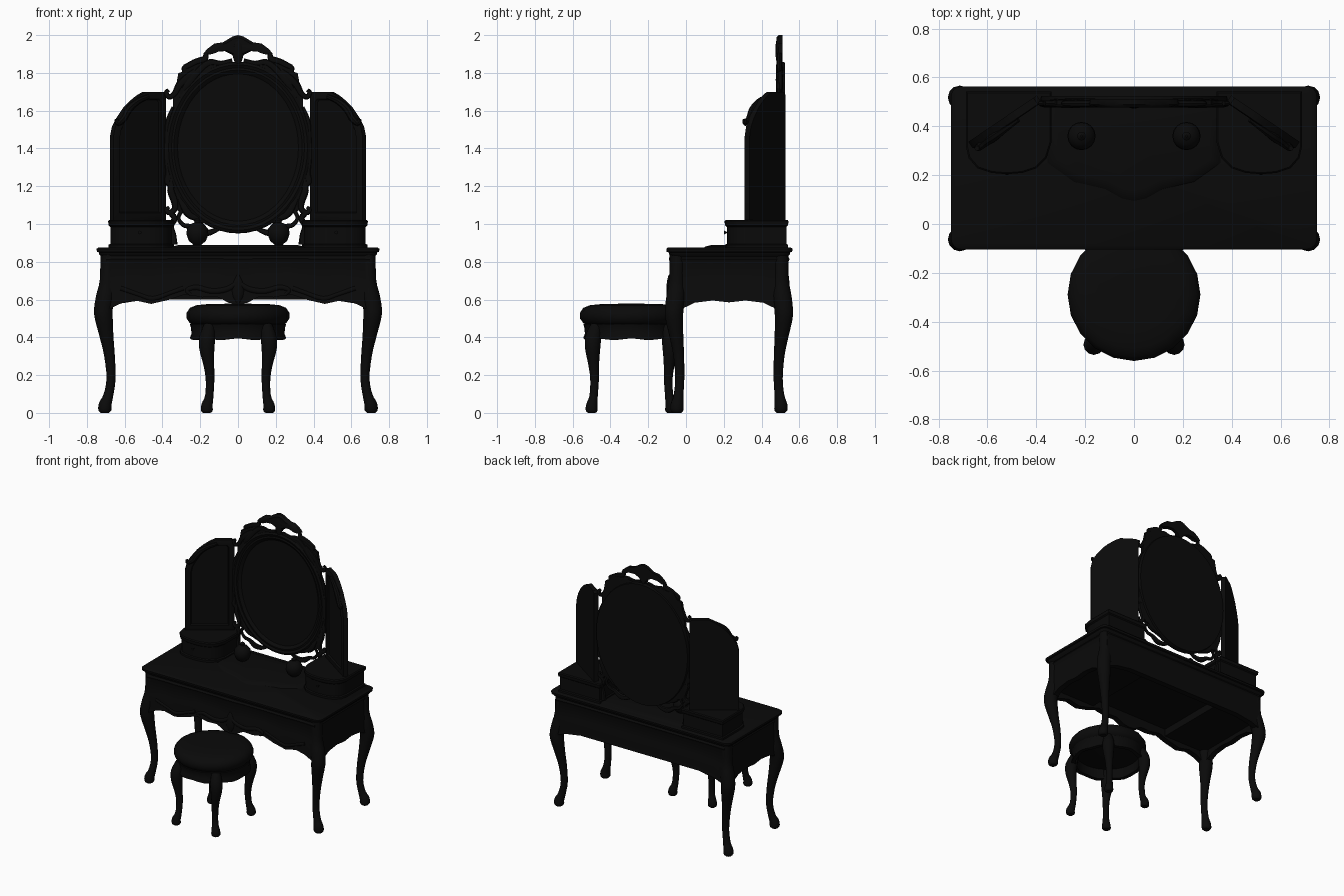
import bpy, bmesh, math
from mathutils import Vector as V

dark = bpy.data.materials.new("dark_finish")
dark.diffuse_color = (0.003, 0.003, 0.003, 1)
TY = 0.2275          # table centre in y
SY = -0.289          # stool centre in y


def finish(name, bm, mirror="", centre_y=0.0):
    bmesh.ops.recalc_face_normals(bm, faces=bm.faces)
    bmesh.ops.translate(bm, verts=bm.verts, vec=(0, -centre_y, 0))
    me = bpy.data.meshes.new(name)
    bm.to_mesh(me)
    bm.free()
    me.shade_smooth()
    me.set_sharp_from_angle(angle=math.radians(40))
    me.materials.append(dark)
    ob = bpy.data.objects.new(name, me)
    ob.location.y = centre_y
    bpy.context.collection.objects.link(ob)
    if mirror:
        m = ob.modifiers.new("mirror", "MIRROR")
        m.use_axis = ("x" in mirror, "y" in mirror, False)
        m.merge_threshold = 1e-5
    return ob


def loft(name, rings, mirror="", centre_y=0.0, cap=True, closed=False):
    bm = bmesh.new()
    vs = [[bm.verts.new(p) for p in r] for r in rings]
    n = len(vs[0])
    pairs = list(zip(vs, vs[1:])) + ([(vs[-1], vs[0])] if closed else [])
    for a, b in pairs:
        for i in range(n):
            j = (i + 1) % n
            bm.faces.new((a[i], a[j], b[j], b[i]))
    if cap and not closed:
        bm.faces.new(vs[0])
        bm.faces.new(vs[-1])
    return finish(name, bm, mirror, centre_y)


def spline(pts, steps):
    pts = [V(p) for p in pts]
    p = [2 * pts[0] - pts[1]] + pts + [2 * pts[-1] - pts[-2]]
    out = []
    for i in range(1, len(p) - 2):
        a, b, c, d = p[i - 1:i + 3]
        for s in range(steps):
            t = s / steps
            out.append(0.5 * (2 * b + (c - a) * t + (2 * a - 5 * b + 4 * c - d) * t * t
                              + (3 * b - a - 3 * c + d) * t ** 3))
    return out + [pts[-1]]


def sweep(name, pts, mirror="", centre_y=0.0, sides=10, steps=3, flat=1.0):
    """Tube along points (x, y, z, radius), optionally flattened in depth."""
    path = spline(pts, steps)
    rings = []
    for i, q in enumerate(path):
        t = (path[min(i + 1, len(path) - 1)] - path[max(i - 1, 0)]).to_3d().normalized()
        a = t.cross(V((0, 1, 0))).normalized()
        b = a.cross(t) * flat
        r = max(q[3], 0.002)
        rings.append([q.to_3d() + r * (a * math.cos(k * math.tau / sides) + b * math.sin(k * math.tau / sides))
                      for k in range(sides)])
    return loft(name, rings, mirror, centre_y)


def lathe(name, cx, cy, prof, sides, mirror=""):
    return loft(name, [[(cx + r * math.cos(k * math.tau / sides), cy + r * math.sin(k * math.tau / sides), z)
                        for k in range(sides)] for r, z in prof], mirror)


def slab(name, outline, levels, mirror=""):
    """Plan outline stacked at (z, outward growth)."""
    cx = (min(p[0] for p in outline) + max(p[0] for p in outline)) / 2
    cy = (min(p[1] for p in outline) + max(p[1] for p in outline)) / 2
    hx = max(p[0] for p in outline) - cx
    hy = max(p[1] for p in outline) - cy
    return loft(name, [[(cx + (x - cx) * (1 + g / hx), cy + (y - cy) * (1 + g / hy), z) for x, y in outline]
                       for z, g in levels], mirror)


def apron(name, p, q, top, bottom, mirror="", thick=0.03):
    """Wall from p to q with a shaped lower edge and gentle outward swell."""
    p, q = V(p), V(q)
    d = (q - p).normalized()
    n = V((d.y, -d.x))
    swell = [(0, 0), (.06, .008), (.12, 0), (.5, .004), (.6, .008), (.85, .008), (1, .012)]
    rings = []
    for t, zb in bottom:
        c = p.lerp(q, t)
        front = [(c.x + n.x * o, c.y + n.y * o, top + (zb - top) * v) for v, o in swell]
        inner = c - n * thick
        rings.append(front + [(inner.x, inner.y, zb), (inner.x, inner.y, top)])
    return loft(name, rings, mirror, TY)


def rect(hx, y0, y1, r):
    pts = []
    for sx, sy, a0 in ((1, 1, 0), (-1, 1, 90), (-1, -1, 180), (1, -1, 270)):
        for k in range(5):
            a = math.radians(a0 + k * 22.5)
            pts.append((sx * (hx - r) * 1 + r * math.cos(a), (y1 - r if sy > 0 else y0 + r) + r * math.sin(a)))
    return pts


# Table top, drawer floors and shaped aprons
slab("table_top", rect(.735, -.09, .55, .04),
     [(.825, -.015), (.84, 0), (.85, .002), (.853, .012), (.868, .014), (.875, .006)])
slab("drawer_floor", rect(.70, -.07, .525, .01), [(.68, 0), (.69, 0)])
slab("side_drawer_box", [(.70, .525), (.33, .525), (.33, -.07), (.70, -.07)], [(.625, 0), (.685, 0)], "x")
wave = [(0, .575), (.05, .583), (.11, .615), (.19, .612), (.28, .628), (.36, .60), (.46, .577), (.55, .597),
        (.62, .58), (.70, .54)]
apron("front_apron", (-.70, -.083), (.70, -.083), .83,
      [(.5 - x / 1.4, z) for x, z in wave[::-1]] + [(.5 + x / 1.4, z) for x, z in wave[1:]])
apron("back_apron", (.70, .54), (-.70, .54), .83,
      [(0, .55), (.06, .58), (.15, .6), (.5, .6), (.85, .6), (.94, .58), (1, .55)])
apron("side_apron", (.715, -.06), (.715, .515), .83,
      [(0, .54), (.1, .56), (.18, .583), (.35, .595), (.5, .585), (.65, .595), (.82, .583), (.9, .56), (1, .54)], "x")

# Cabriole table legs
sweep("table_leg", [(.705, .502, 0, .022), (.705, .502, .014, .034), (.703, .502, .045, .034), (.687, .495, .09, .026),
                    (.672, .488, .18, .024), (.680, .493, .3, .028), (.695, .505, .4, .036), (.710, .517, .5, .047),
                    (.713, .517, .55, .049), (.700, .508, .62, .05), (.690, .503, .7, .042), (.688, .502, .84, .04)],
      "xy", TY, sides=12)

# Apron carving
sweep("apron_scroll", [(.0, -.093, .69, .012), (.06, -.093, .655, .014), (.14, -.093, .645, .014),
                       (.22, -.093, .665, .013), (.27, -.093, .65, .011), (.25, -.093, .625, .008)], "x", flat=.6)
sweep("apron_shell", [(0, -.09, .73, .006), (0, -.092, .69, .025), (0, -.092, .63, .03), (0, -.092, .58, .008)], flat=.4)
sweep("apron_edge_carving", [(.62, -.092, .66, .012), (.52, -.092, .625, .01), (.45, -.092, .605, .012),
                             (.36, -.092, .635, .01), (.29, -.092, .66, .012)], "x", flat=.6)

# Side cabinets with bowed fronts and knobs
cab = [(.68, .535), (.345, .535), (.345, .34), (.365, .275), (.405, .235), (.46, .217), (.52, .212), (.58, .217),
       (.635, .235), (.67, .275), (.68, .32)]
slab("side_cabinet", cab, [(.865, .005), (.89, .005), (.895, -.004), (.985, -.004), (.992, .005), (1.015, .008),
                           (1.022, .002)], "x")
sweep("cabinet_knob", [(.52, .225, .955, .006), (.52, .211, .9551, .006), (.52, .204, .955, .01),
                       (.52, .201, .9551, .003)], "x", sides=8)
# Low serpentine platform between the cabinets
slab("centre_platform", [(.36, .53), (-.36, .53), (-.36, .25), (-.25, .17), (-.12, .14), (-.05, .10), (0, .09),
                         (.05, .10), (.12, .14), (.25, .17), (.36, .25)], [(.87, 0), (.88, -.01), (.89, -.05)])

# Oval mirror: glass, moulded frame and back in one loft
MZ = 1.405


def oval(o, y):
    return [((.33 + o) * math.cos(k * math.tau / 48), y, MZ + (.40 + o) * math.sin(k * math.tau / 48))
            for k in range(48)]


loft("oval_mirror", [oval(-.01, .497), oval(0, .488), oval(.01, .482), oval(.022, .485), oval(.038, .477),
                     oval(.052, .485), oval(.055, .505), oval(.05, .525)])


# Pierced border that backs the carving on the upper and lower quarters of the oval
def border(name, a0, a1, widths):
    rings = []
    for i, w in enumerate(widths):
        a = math.radians(a0 + (a1 - a0) * i / (len(widths) - 1))
        c, s = math.cos(a), math.sin(a)
        rings.append([((.36 + o) * c, y, MZ + (.43 + o) * s)
                      for o, y in ((0, .485), (.02 + w, .488), (.02 + w, .508), (0, .515))])
    return loft(name, rings, "x")


border("upper_border", 28, 76, [.01, .03, .035, .06, .085, .07, .085, .06, .045, .03, .01])
border("lower_border", -12, -62, [.01, .018, .03, .012, .022, .045, .05, .02, .025, .015, .005])

# Crest plate
half = [(.03, 1.992), (.08, 1.962), (.125, 1.955), (.165, 1.925), (.18, 1.905), (.16, 1.895), (.12, 1.912), (.07, 1.915),
        (.03, 1.895)]
crest = [(0, 2.0)] + half + [(0, 1.85)] + [(-x, z) for x, z in half[::-1]]
loft("crest", [[(x * s, y, 1.93 + (z - 1.93) * s) for x, z in crest]
               for y, s in ((.512, 1), (.49, 1), (.478, .8))])
sweep("crest_leaf", [(0, .485, 1.985, .008), (0, .483, 1.95, .022), (0, .485, 1.89, .028), (0, .487, 1.84, .01)], flat=.4)

# Scrollwork around the oval, mirrored left and right
Y = .494
scrolls = {
    "crest_arm": [(.17, 1.905, .012), (.175, 1.875, .017), (.22, 1.86, .017), (.26, 1.84, .016), (.285, 1.825, .014),
                  (.28, 1.80, .01)],
    "crest_brace": [(.03, 1.865, .012), (.09, 1.85, .014), (.15, 1.855, .018), (.2, 1.82, .02), (.26, 1.75, .022),
                    (.29, 1.71, .014)],
    "shoulder_scroll": [(.22, 1.82, .012), (.27, 1.775, .022), (.31, 1.735, .02), (.335, 1.69, .016),
                        (.365, 1.672, .014), (.38, 1.695, .013), (.367, 1.71, .01)],
    "side_carving": [(.345, 1.62, .006), (.37, 1.55, .012), (.379, 1.47, .01), (.38, 1.35, .012), (.372, 1.27, .012),
                     (.375, 1.225, .018), (.35, 1.20, .012)],
    "lower_scroll": [(.35, 1.24, .012), (.355, 1.18, .02), (.335, 1.12, .02), (.335, 1.08, .016), (.36, 1.06, .016),
                     (.38, 1.075, .012), (.365, 1.09, .008)],
    "lower_leaf": [(.31, 1.14, .014), (.28, 1.08, .022), (.25, 1.045, .02), (.21, 1.03, .016), (.18, 1.01, .01)],
    "foot_scroll": [(.36, 1.06, .014), (.335, 1.03, .016), (.355, .99, .016), (.345, .94, .018), (.34, .89, .02)],
    "inner_foot_scroll": [(.30, 1.07, .012), (.315, 1.03, .010), (.29, .995, .012), (.25, .985, .014), (.2, .955, .02),
                          (.15, .955, .016), (.1, .975, .01)],
}
for name, pts in scrolls.items():
    sweep(name, [(x, Y, z, r) for x, z, r in pts], "x", sides=8, flat=.85)

# Turned finials standing in front of the mirror
lathe("finial", .215, .36, [(.035, .87), (.035, .885), (.022, .892), (.045, .91), (.058, .945), (.055, .975),
                            (.035, 1.0), (.015, 1.008), (.018, 1.02), (.004, 1.032)], 16, "x")

# Angled side mirrors with recessed glass
wing = [(0, 1.02), (0, 1.685), (.05, 1.70), (.38, 1.70), (.5, 1.68), (.63, 1.65), (.75, 1.615), (.88, 1.56), (.96, 1.515),
        (1, 1.46), (1, 1.02)]


def wing_point(f, z, d):
    return (.378 + .28 * f + .57 * d, .497 - .19 * f + .82 * d, z)


def wing_ring(s, d):
    return [wing_point(.5 + (f - .5) * (1 - s * 2.6), 1.36 + (z - 1.36) * (1 - s * 1.3), d) for f, z in wing]


loft("side_mirror", [wing_ring(0, .036), wing_ring(0, .004), wing_ring(.02, 0), wing_ring(.085, 0),
                     wing_ring(.1, .01)], "x")
sweep("side_mirror_scroll", [(*wing_point(.35, 1.675, -.002), .012), (*wing_point(.55, 1.65, -.004), .016),
                             (*wing_point(.72, 1.61, -.006), .02), (*wing_point(.82, 1.56, -.006), .018),
                             (*wing_point(.93, 1.535, -.006), .016), (*wing_point(.96, 1.555, -.006), .01)], "x", sides=8)

# Stool: cushion, hollow rail and cabriole legs
lathe("stool_cushion", 0, SY, [(.235, .465), (.255, .475), (.272, .50), (.272, .53), (.255, .556), (.22, .57), (.15, .577),
                               (.05, .578)], 20)
rail = [(.255, .47), (.25, .455), (.246, .42), (.254, .40), (.254, 0), (.225, 0), (.225, .47)]
loft("stool_rail", [[(r * math.cos(a), SY + r * math.sin(a), z or .39 + .005 * math.cos(8 * a)) for r, z in rail]
                    for a in (k * math.tau / 32 for k in range(32))], closed=True)
sweep("stool_leg", [(.165, SY + .21, 0, .02), (.165, SY + .21, .012, .031), (.164, SY + .21, .04, .03),
                    (.152, SY + .2, .09, .022), (.148, SY + .195, .18, .023), (.155, SY + .2, .26, .029),
                    (.165, SY + .205, .34, .04), (.162, SY + .202, .4, .042), (.15, SY + .185, .465, .03)],
      "xy", SY, sides=12)
